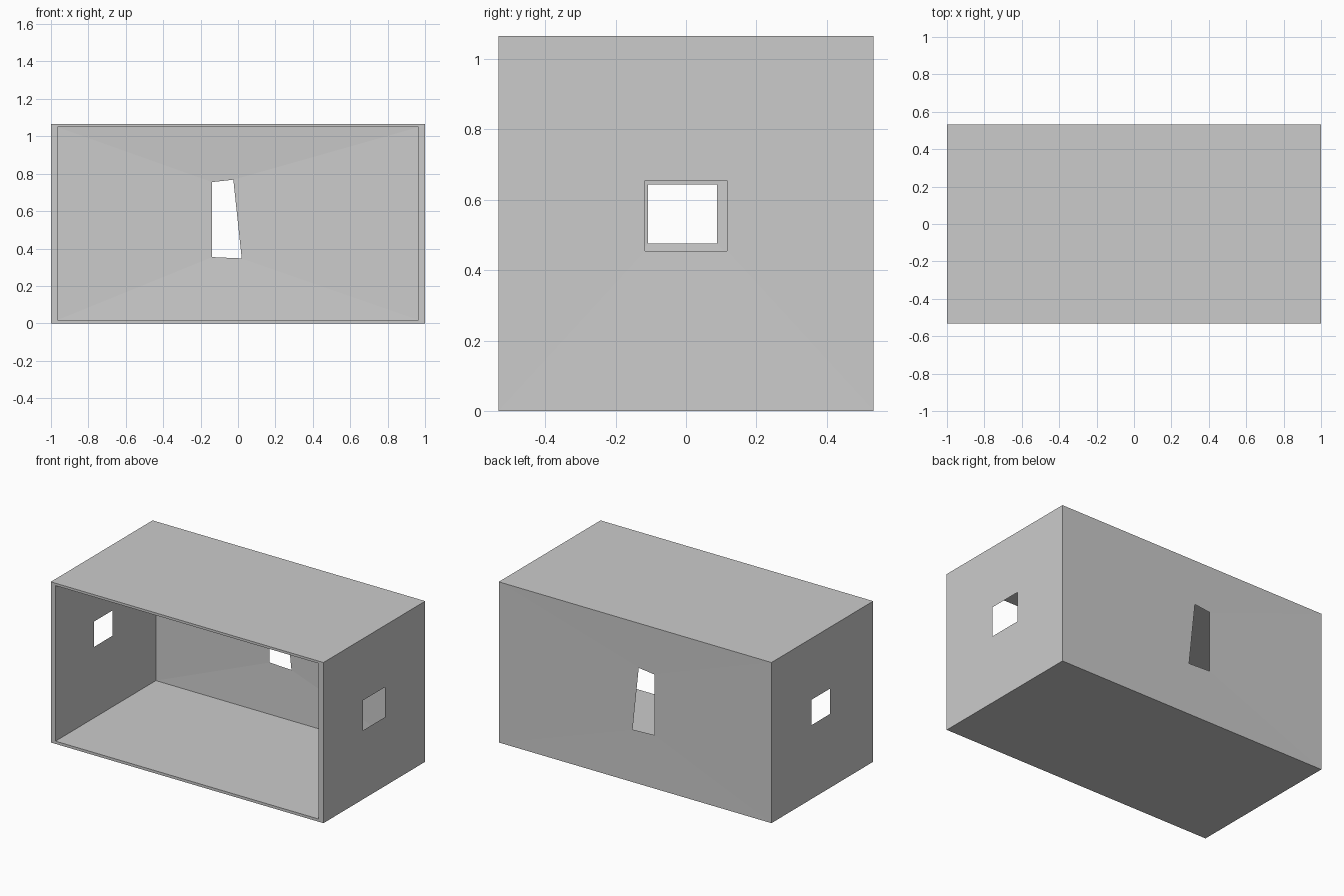
import bpy, bmesh

if "Cube" in bpy.data.objects:
    bpy.data.objects.remove(bpy.data.objects["Cube"])

W, D, H = 1.0, 0.533, 1.065          # half width, half depth, height
bm = bmesh.new()


def shell_corners(x, y_front, y_back, z0, z1):
    """Eight corners keyed by (side, depth, level)."""
    return {(i, j, k): bm.verts.new((sx, sy, sz))
            for i, sx in enumerate((-x, x))
            for j, sy in enumerate((y_front, y_back))
            for k, sz in enumerate((z0, z1))}


def ring(a, b):
    """Bridge two four-point loops."""
    for n in range(4):
        m = (n + 1) % 4
        bm.faces.new((a[n], a[m], b[m], b[n]))


outer = shell_corners(W, -D, D, 0.0, H)
inner = shell_corners(0.965, -D, 0.518, 0.018, 1.049)

# Window openings: one loop shared by the outer and inner skins
left = [(-0.982, y, z) for y, z in
        ((-0.108, 0.475), (0.088, 0.475), (0.088, 0.643), (-0.108, 0.643))]
right = [(0.998, y, z) for y, z in
         ((-0.116, 0.455), (0.116, 0.455), (0.116, 0.654), (-0.116, 0.654))]
back = [(x, 0.531, z) for x, z in
        ((-0.139, 0.354), (0.02, 0.347), (-0.025, 0.768), (-0.139, 0.755))]

left_keys = [(0, 0, 0), (0, 1, 0), (0, 1, 1), (0, 0, 1)]
right_keys = [(1, 0, 0), (1, 1, 0), (1, 1, 1), (1, 0, 1)]
back_keys = [(0, 1, 0), (1, 1, 0), (1, 1, 1), (0, 1, 1)]
front_keys = [(0, 0, 0), (1, 0, 0), (1, 0, 1), (0, 0, 1)]

# Walls with windows
for keys, hole in ((left_keys, left), (right_keys, right), (back_keys, back)):
    loop = [bm.verts.new(p) for p in hole]
    for skin in (outer, inner):
        ring([skin[k] for k in keys], loop)

# Floor and roof, inside and out
for skin in (outer, inner):
    for k in (0, 1):
        bm.faces.new([skin[c] for c in ((0, 0, k), (1, 0, k), (1, 1, k), (0, 1, k))])

# Rim around the open front
ring([outer[k] for k in front_keys], [inner[k] for k in front_keys])

bmesh.ops.recalc_face_normals(bm, faces=bm.faces[:])
mesh = bpy.data.meshes.new("room_shell")
bm.to_mesh(mesh)
bm.free()
bpy.context.collection.objects.link(bpy.data.objects.new("room_shell", mesh))
